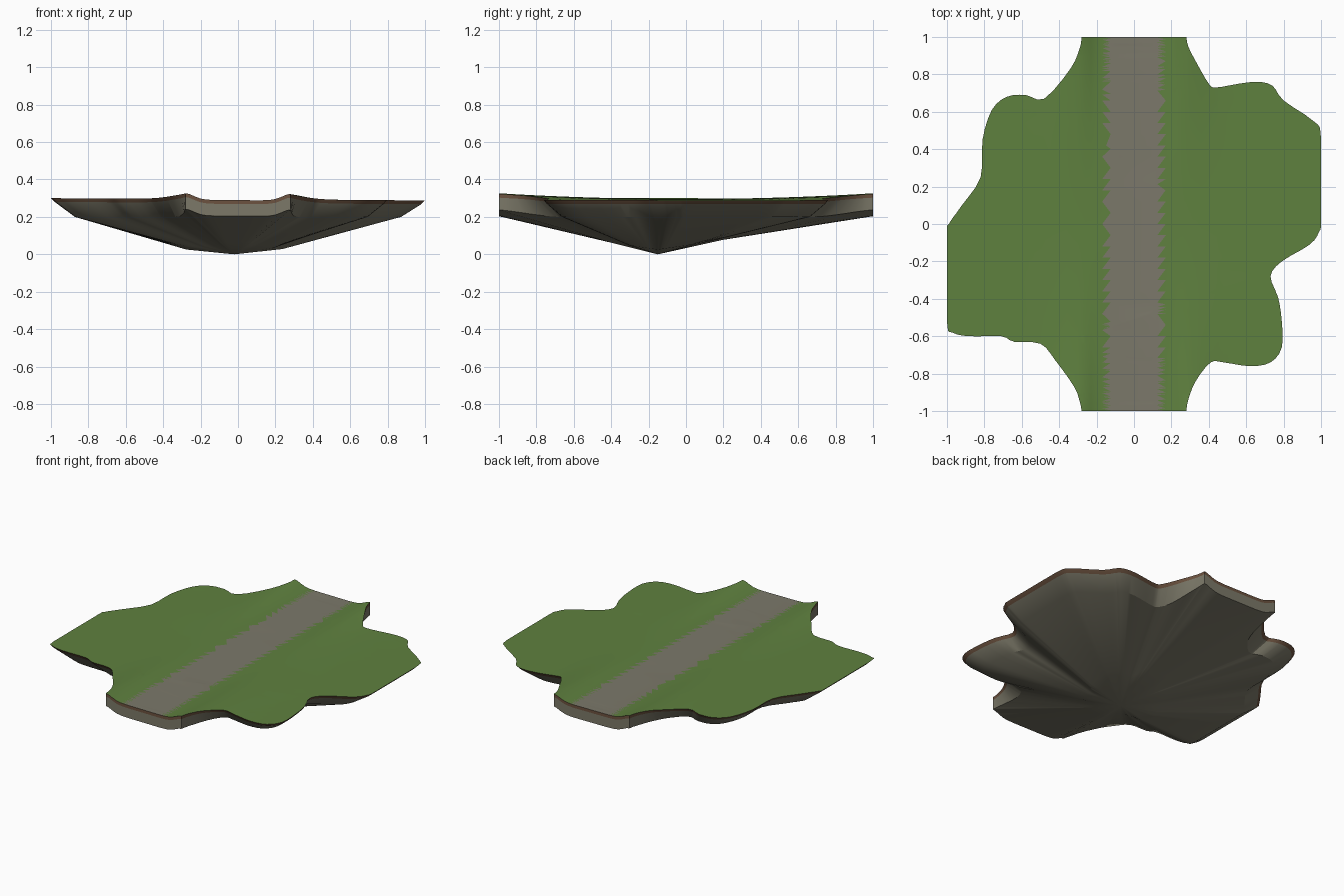
import bpy, bmesh, math
from mathutils import Vector

cube = bpy.data.objects.get("Cube")
if cube:
    bpy.data.objects.remove(cube)


def material(name, rgb):
    mat = bpy.data.materials.new(name)
    mat.use_nodes = True
    mat.diffuse_color = (*rgb, 1)
    mat.node_tree.nodes["Principled BSDF"].inputs["Base Color"].default_value = (*rgb, 1)
    return mat


grass = material("grass green", (0.115, 0.22, 0.05))
path = material("path grey", (0.2, 0.19, 0.145))
soil = material("soil brown", (0.15, 0.085, 0.05))
stone = material("cliff stone", (0.2, 0.19, 0.14))

# Coastline in hundredths: the two shores between the straight bridge ends
left_shore = [(28, -100), (29, -94), (33, -84), (41, -74), (48, -74), (62, -76), (73, -74),
              (79, -66), (79, -52), (77, -39), (73, -28), (79, -20), (94, -11), (99, -4),
              (100, 3), (100, 46), (96, 55), (80, 66), (74, 74), (66, 76), (56, 75),
              (44, 73), (40, 75), (33, 87), (29, 95), (28, 100)]
right_shore = [(-28, 100), (-29, 94), (-34, 83), (-48, 67), (-58, 69), (-68, 68), (-76, 61),
               (-81, 45), (-82, 25), (-92, 10), (-99, 0), (-100, -6), (-100, -52), (-97, -58),
               (-88, -60), (-71, -60), (-64, -63), (-50, -64), (-42, -73), (-32, -87),
               (-29, -95), (-28, -100)]


def smooth_chain(chain, steps=3):
    """Catmull-Rom curve through the chain, with open ends."""
    pts = [Vector(p) / 100 for p in chain]
    pts = [pts[0]] + pts + [pts[-1]]
    out = []
    for a, b, c, d in zip(pts, pts[1:], pts[2:], pts[3:]):
        for i in range(steps):
            t = i / steps
            p = (2 * b + (c - a) * t + (2 * a - 5 * b + 4 * c - d) * t ** 2
                 + (3 * b - a - 3 * c + d) * t ** 3) / 2
            out.append(Vector((max(-1, min(1, p.x)), max(-1, min(1, p.y)))))
    return out + [pts[-1]]


def height(x, y):
    """Flat path with banks that rise towards both ends."""
    d = abs(x) - 0.28
    bank = math.exp(-(d / (0.06 if d < 0 else 0.14)) ** 2)
    return 0.286 + 0.008 * min(abs(x) / 0.3, 1) - 0.006 * x + 0.031 * bank * y * y


def finish(bm, name, mats, angle):
    mesh = bpy.data.meshes.new(name)
    bm.to_mesh(mesh)
    bm.free()
    for mat in mats:
        mesh.materials.append(mat)
    obj = bpy.data.objects.new(name, mesh)
    bpy.context.collection.objects.link(obj)
    bpy.ops.object.select_all(action="DESELECT")
    obj.select_set(True)
    bpy.context.view_layer.objects.active = obj
    bpy.ops.object.shade_smooth_by_angle(angle=math.radians(angle))


# Ground: fill the coastline, slice it into a grid, lift it to the terrain height
ground = bmesh.new()
ground.faces.new([ground.verts.new((*p, 0)) for p in
                  smooth_chain(left_shore) + smooth_chain(right_shore)])
bmesh.ops.triangulate(ground, faces=ground.faces[:])


def slice_at(co, normal):
    bmesh.ops.bisect_plane(ground, geom=ground.verts[:] + ground.edges[:] + ground.faces[:],
                           dist=0.0005, plane_co=co, plane_no=normal)


for x in (0.125, 0.17, 0.2, 0.23, 0.26, 0.3, 0.36, 0.45, 0.6, 0.8):
    for side in (-1, 1):
        slice_at((side * x, 0, 0), (1, 0, 0))
for i in range(-16, 17):
    slice_at((0, i * 0.06, 0), (0, 1, 0))
bmesh.ops.remove_doubles(ground, verts=ground.verts[:], dist=0.001)
bmesh.ops.triangulate(ground, faces=ground.faces[:])
for v in ground.verts:
    v.co.z = height(v.co.x, v.co.y)
bmesh.ops.recalc_face_normals(ground, faces=ground.faces[:])
if sum(f.normal.z for f in ground.faces) < 0:
    bmesh.ops.reverse_faces(ground, faces=ground.faces[:])
# Triangles that lean inwards along the path edge give its ragged border
for f in ground.faces:
    f.material_index = int(abs(f.calc_center_median().x) < 0.1475)

# Rock: extrude the rim down through the soil and cliff, then close to the lowest point
rock = ground.copy()
top_faces = rock.faces[:]
apex = Vector((-0.02, -0.15, 0))


def taper(p):
    """Zero at the upright bridge ends, one along the sloping shores."""
    t = max(0, min(1, (1 - abs(p.y)) / 0.25))
    return t * t * (3 - 2 * t)


def soil_edge(p):
    s = 1 - 0.02 * taper(p)
    return Vector((p.x * s, p.y * s, p.z - 0.02))


def cliff_foot(p):
    t = taper(p)
    s = 1 - 0.11 * t
    return Vector((p.x * s, p.y * s, (p.z - 0.065) * (1 - t) + 0.2 * t))


def keel(p):
    q = apex.lerp(p, 0.3)
    q.z = 0.025 + 0.15 * abs(q.y - apex.y)
    return q


def lowest(p):
    return apex


edges = [e for e in rock.edges if e.is_boundary]
for move, index in ((soil_edge, 0), (cliff_foot, 1), (keel, 1), (lowest, 1)):
    new = bmesh.ops.extrude_edge_only(rock, edges=edges)["geom"]
    edges = [g for g in new if isinstance(g, bmesh.types.BMEdge)]
    ring = [g for g in new if isinstance(g, bmesh.types.BMVert)]
    for v in ring:
        v.co = move(v.co)
    for g in new:
        if isinstance(g, bmesh.types.BMFace):
            g.material_index = index
    # Only the outer edges of the new band carry on downwards
    edges = [e for e in edges if e.is_boundary]
bmesh.ops.remove_doubles(rock, verts=ring, dist=0.0001)
bmesh.ops.recalc_face_normals(rock, faces=rock.faces[:])
bmesh.ops.delete(rock, geom=top_faces, context="FACES")

finish(ground, "ground", (grass, path), 40)
finish(rock, "rock_base", (soil, stone), 25)
